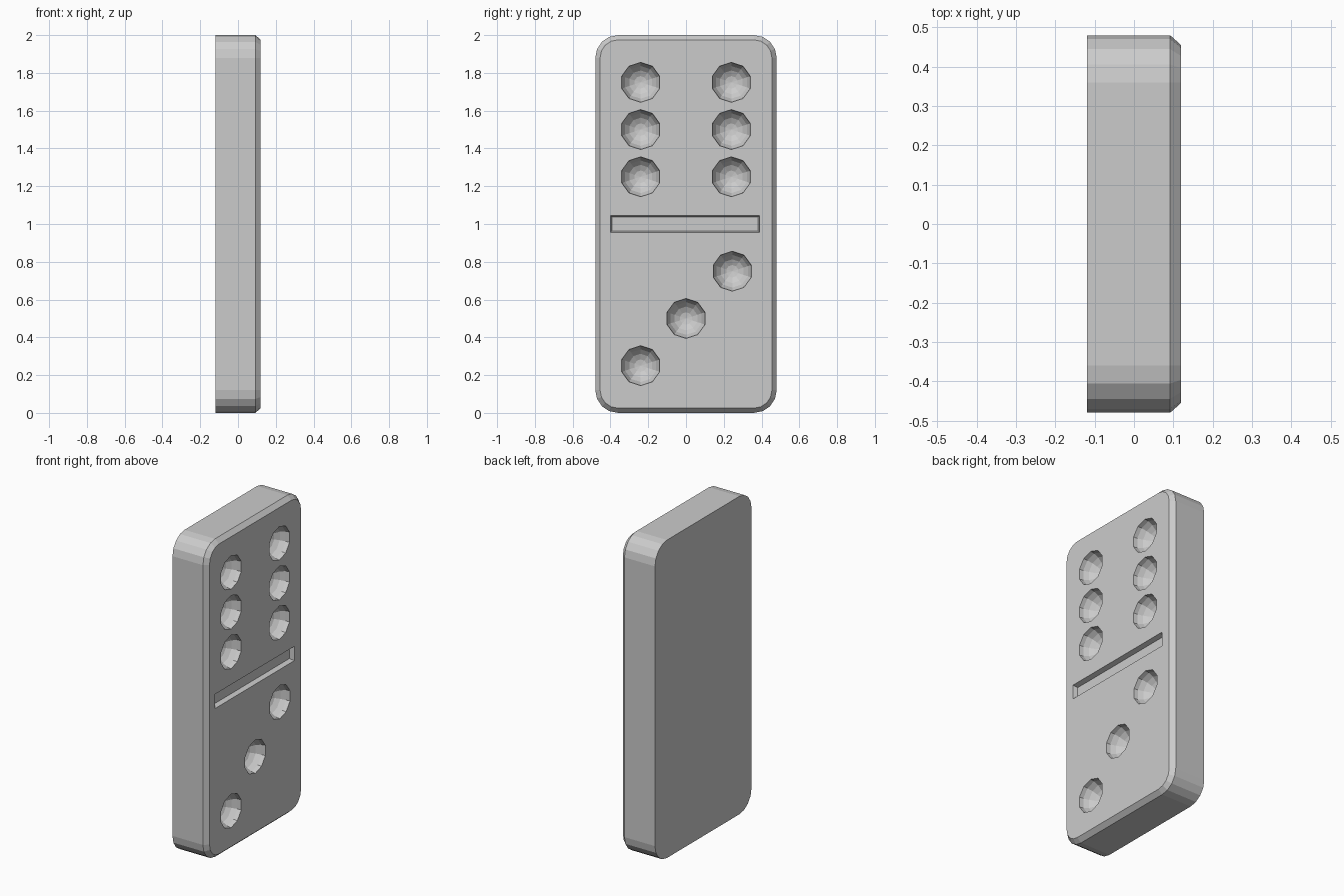
import bpy, bmesh
from math import pi, sin, cos

if "Cube" in bpy.data.objects:
    bpy.data.objects.remove(bpy.data.objects["Cube"])

FACE = 0.12          # x of the pip face
W, R = 0.48, 0.12    # half width, corner radius


def outline(inset, steps=4):
    """Rounded rectangle in (y, z), shrunk by inset."""
    r = R - inset
    pts = []
    for k, (cy, cz) in enumerate([(W - R, 2 - R), (R - W, 2 - R), (R - W, R), (W - R, R)]):
        for i in range(steps + 1):
            a = k * pi / 2 + i * pi / 2 / steps
            pts.append((cy + r * cos(a), cz + r * sin(a)))
    return pts


def loft(name, sections):
    """Solid through matching (x, outline) sections."""
    bm = bmesh.new()
    loops = [[bm.verts.new((x, y, z)) for y, z in pts] for x, pts in sections]
    n = len(loops[0])
    for a, b in zip(loops, loops[1:]):
        for i in range(n):
            j = (i + 1) % n
            bm.faces.new((a[i], a[j], b[j], b[i]))
    bm.faces.new(loops[0][::-1])
    bm.faces.new(loops[-1])
    bmesh.ops.recalc_face_normals(bm, faces=bm.faces[:])
    me = bpy.data.meshes.new(name)
    bm.to_mesh(me)
    bm.free()
    ob = bpy.data.objects.new(name, me)
    bpy.context.collection.objects.link(ob)
    return ob


def rect(hy, hz, cy=-0.005, cz=1.0):
    return [(cy + hy, cz + hz), (cy - hy, cz + hz), (cy - hy, cz - hz), (cy + hy, cz - hz)]


def carve(ob, cutter):
    m = ob.modifiers.new("carve", 'BOOLEAN')
    m.operation, m.solver, m.object = 'DIFFERENCE', 'EXACT', cutter
    bpy.context.view_layer.objects.active = ob
    bpy.ops.object.modifier_apply(modifier=m.name)
    bpy.data.objects.remove(cutter)


# Tile slab with chamfered face edge
tile = loft("domino_tile", [(-0.12, outline(0)), (0.092, outline(0)), (FACE, outline(0.025))])

# Divider groove with slightly tapered walls
carve(tile, loft("groove_cutter", [(FACE - 0.03, rect(0.387, 0.037)), (FACE, rect(0.395, 0.045)),
                                   (FACE + 0.03, rect(0.403, 0.053))]))

# Ten-sided dimples: six above, three on the diagonal below
pips = [(s * 0.24, z) for s in (-1, 1) for z in (1.25, 1.5, 1.75)]
pips += [(-0.24, 0.25), (0, 0.5), (0.245, 0.75)]
for y, z in pips:
    bpy.ops.mesh.primitive_uv_sphere_add(segments=10, ring_count=10, radius=0.107,
                                         location=(FACE + 0.008, y, z), rotation=(pi / 2, 0, pi / 2))
    carve(tile, bpy.context.object)
